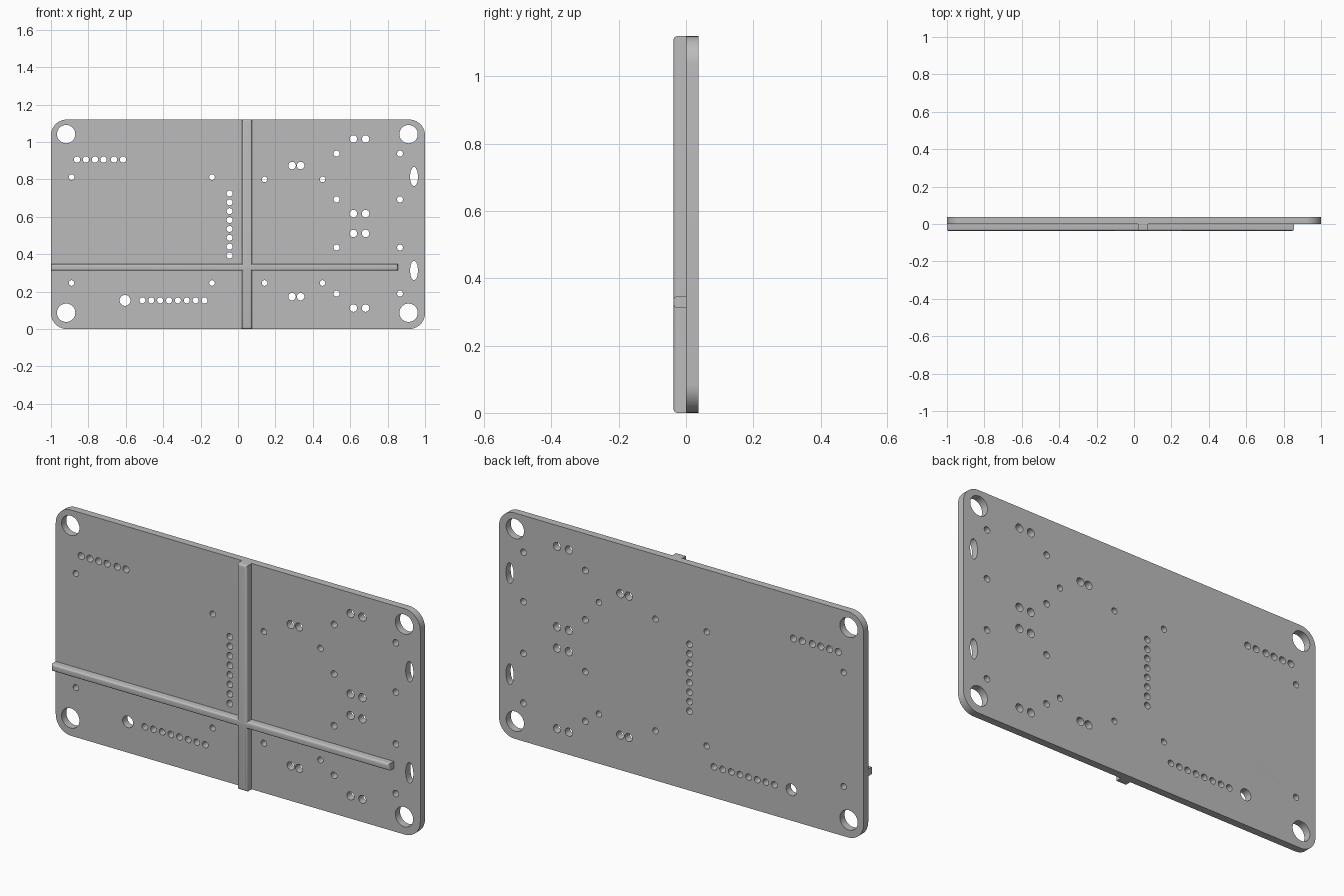
import bpy, bmesh
from math import pi, sin, cos, radians
from mathutils import Matrix

cube = bpy.data.objects.get("Cube")
if cube:
    bpy.data.objects.remove(cube, do_unlink=True)

grey = bpy.data.materials.new("plain grey")
grey.use_nodes = True
colour = (0.5, 0.5, 0.5, 1)
grey.diffuse_color = colour
grey.node_tree.nodes["Principled BSDF"].inputs["Base Color"].default_value = colour

HEIGHT, THICK = 1.12, 0.037


def arc(cx, cz, rx, rz, start, end, n):
    return [(cx + rx * cos(start + (end - start) * i / n),
             cz + rz * sin(start + (end - start) * i / n)) for i in range(n + 1)]


def hole(cx, cz, rx, rz=None, n=24):
    return arc(cx, cz, rx, rz or rx, 0, 2 * pi, n)[:-1]


def finish(name, bm, y):
    """Stand the flat shape upright, then make a smooth-shaded object."""
    bmesh.ops.recalc_face_normals(bm, faces=bm.faces)
    bm.transform(Matrix.Translation((0, y, 0)) @ Matrix.Rotation(radians(90), 4, "X"))
    mesh = bpy.data.meshes.new(name)
    bm.to_mesh(mesh)
    bm.free()
    mesh.materials.append(grey)
    ob = bpy.data.objects.new(name, mesh)
    bpy.context.collection.objects.link(ob)
    bpy.ops.object.select_all(action="DESELECT")
    ob.select_set(True)
    bpy.context.view_layer.objects.active = ob
    bpy.ops.object.shade_smooth_by_angle(angle=radians(30))


# Plate outline with rounded corners
r = 0.085
outline = []
for i, (cx, cz) in enumerate([(1 - r, HEIGHT - r), (r - 1, HEIGHT - r), (r - 1, r), (1 - r, r)]):
    outline += arc(cx, cz, r, r, i * pi / 2, (i + 1) * pi / 2, 10)
loops = [outline]

# Corner mounting holes
loops += [hole(x, z, 0.049, n=40) for x in (-0.919, 0.912) for z in (0.087, 1.042)]
# Pin rows: upper left, lower left and the upright row by the rib
loops += [hole(x, 0.906, 0.017) for x in (-0.861, -0.813, -0.765, -0.719, -0.663, -0.615)]
loops += [hole(-0.511 + 0.0474 * i, 0.153, 0.016) for i in range(8)]
loops += [hole(-0.045, 0.393 + 0.0474 * i, 0.016) for i in range(8)]
loops.append(hole(-0.604, 0.153, 0.029, n=32))
# Small locating holes
loops += [hole(x, z, 0.015) for x in (-0.89, -0.139) for z in (0.246, 0.812)]
loops += [hole(x, z, 0.015) for x in (0.142, 0.452) for z in (0.246, 0.80)]
loops += [hole(x, z, 0.016) for x in (0.527, 0.866) for z in (0.19, 0.436, 0.693, 0.938)]
# Paired holes
loops += [hole(x, z, 0.02) for x in (0.289, 0.335) for z in (0.173, 0.874)]
loops += [hole(x, z, 0.02) for x in (0.617, 0.682) for z in (0.112, 0.511, 0.617, 1.016)]
# Tall oval slots
loops += [hole(0.941, z, 0.021, 0.051, 32) for z in (0.313, 0.815)]

# Fill the outline around the holes and give it thickness
curve = bpy.data.curves.new("plate_outline", "CURVE")
curve.dimensions = "2D"
curve.fill_mode = "BOTH"
curve.extrude = THICK / 2
for loop in loops:
    spline = curve.splines.new("POLY")
    spline.points.add(len(loop) - 1)
    for p, (x, z) in zip(spline.points, loop):
        p.co = (x, z, 0, 1)
    spline.use_cyclic_u = True
helper = bpy.data.objects.new("plate_outline", curve)
bpy.context.collection.objects.link(helper)
filled = bpy.data.meshes.new_from_object(
    helper.evaluated_get(bpy.context.evaluated_depsgraph_get()))
bm = bmesh.new()
bm.from_mesh(filled)
bmesh.ops.remove_doubles(bm, verts=bm.verts, dist=0.0001)
bpy.data.objects.remove(helper, do_unlink=True)
bpy.data.curves.remove(curve)
bpy.data.meshes.remove(filled)
finish("plate", bm, THICK / 2)

# Crossed stiffening ribs with rounded front edges
x0, x1, z0, z1, tip = 0.021, 0.075, 0.312, 0.347, 0.855
cross = [(x0, 0), (x1, 0), (x1, z0), (tip, z0), (tip, z1), (x1, z1),
         (x1, HEIGHT), (x0, HEIGHT), (x0, z1), (-1, z1), (-1, z0), (x0, z0)]
bm = bmesh.new()
base = bm.faces.new([bm.verts.new((x, z, 0)) for x, z in cross])
extruded = bmesh.ops.extrude_face_region(bm, geom=[base])["geom"]
bmesh.ops.translate(bm, vec=(0, 0, THICK),
                    verts=[v for v in extruded if isinstance(v, bmesh.types.BMVert)])
if not base.is_valid or len(bm.faces) < len(cross) + 2:
    bmesh.ops.holes_fill(bm, edges=bm.edges)
bmesh.ops.recalc_face_normals(bm, faces=bm.faces)
front = [e for e in bm.edges if all(v.co.z > THICK / 2 for v in e.verts)]
bmesh.ops.bevel(bm, geom=front, offset=0.011, segments=4, profile=0.5, affect="EDGES")
finish("crossed_ribs", bm, 0)
